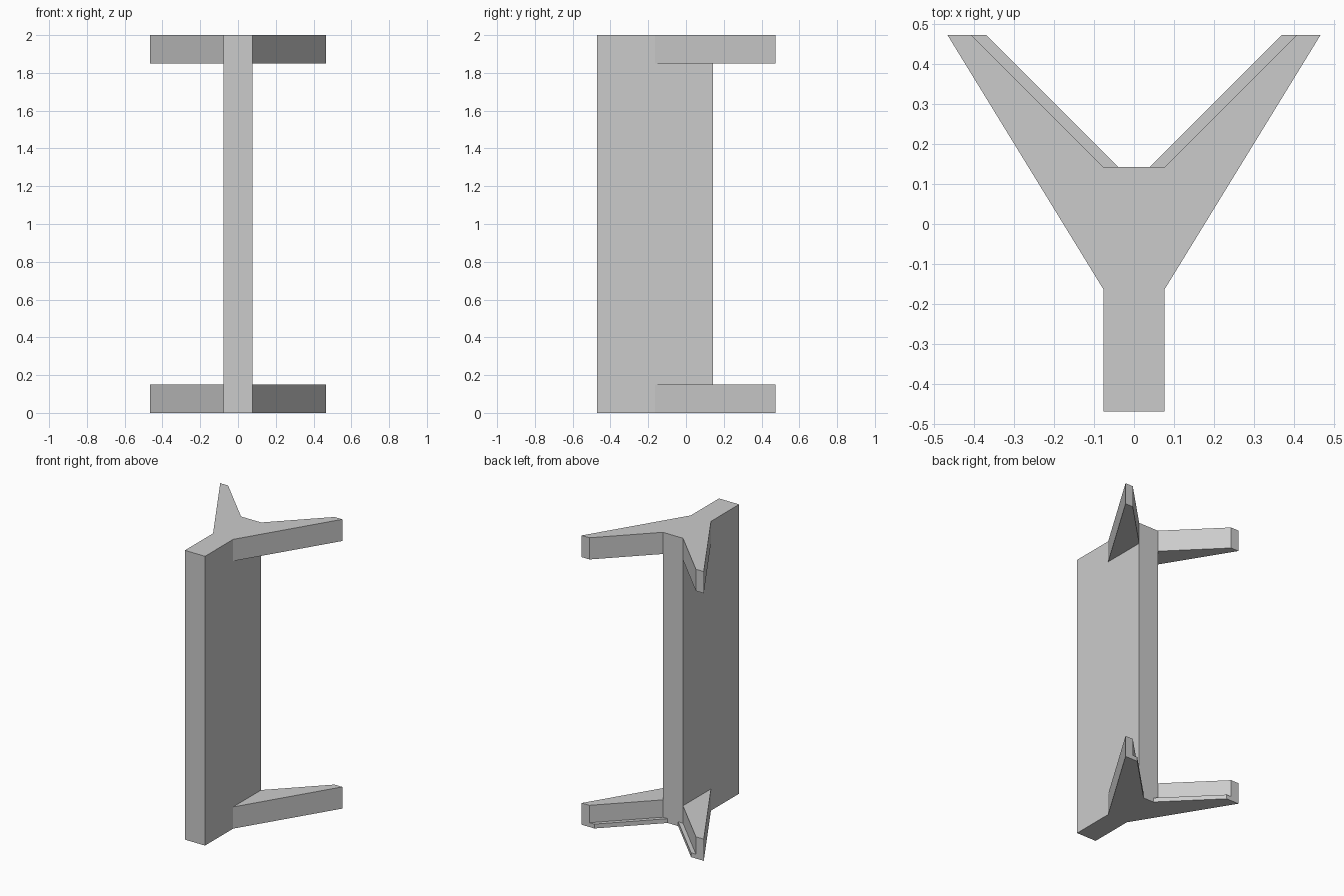
import bpy
import bmesh

cube = bpy.data.objects.get("Cube")
if cube:
    bpy.data.objects.remove(cube, do_unlink=True)

grey = bpy.data.materials.new("plain grey")
grey.use_nodes = True
COLOUR = (0.6, 0.6, 0.6, 1)
grey.diffuse_color = COLOUR
grey.node_tree.nodes["Principled BSDF"].inputs["Base Color"].default_value = COLOUR

HALF = 0.077               # half width of the stem
FRONT, BACK = -0.47, 0.143  # ends of the stem
TIP = 0.473                # where the prongs end
HEIGHT, THICK, LIP = 2.0, 0.15, 0.03


def extrude_profile(name, points, bottom, top, side=1):
    """Flat outline in x, y raised from bottom to top; side -1 mirrors it."""
    bm = bmesh.new()
    face = bm.faces.new([bm.verts.new((x * side, y, bottom)) for x, y in points])
    raised = bmesh.ops.extrude_face_region(bm, geom=[face])["geom"]
    for v in raised:
        if isinstance(v, bmesh.types.BMVert):
            v.co.z = top
    bmesh.ops.recalc_face_normals(bm, faces=bm.faces)
    mesh = bpy.data.meshes.new(name)
    bm.to_mesh(mesh)
    bm.free()
    mesh.materials.append(grey)
    obj = bpy.data.objects.new(name, mesh)
    bpy.context.collection.objects.link(obj)
    return obj


# Upright stem
extrude_profile("stem", [(-HALF, FRONT), (HALF, FRONT), (HALF, BACK), (-HALF, BACK)], 0, HEIGHT)

# Tapered prongs, with a thin ledge along the inner edge of the lower pair
prong = [(HALF, -0.163), (0.467, TIP), (0.407, TIP), (HALF, BACK)]
ledge = [(HALF, BACK), (0.407, TIP), (0.37, TIP), (0.04, BACK)]
for label, side in (("left", 1), ("right", -1)):
    extrude_profile(f"upper_{label}_prong", prong, HEIGHT - THICK, HEIGHT, side)
    extrude_profile(f"lower_{label}_prong", prong, 0, THICK, side)
    extrude_profile(f"lower_{label}_ledge", ledge, 0, LIP, side)
